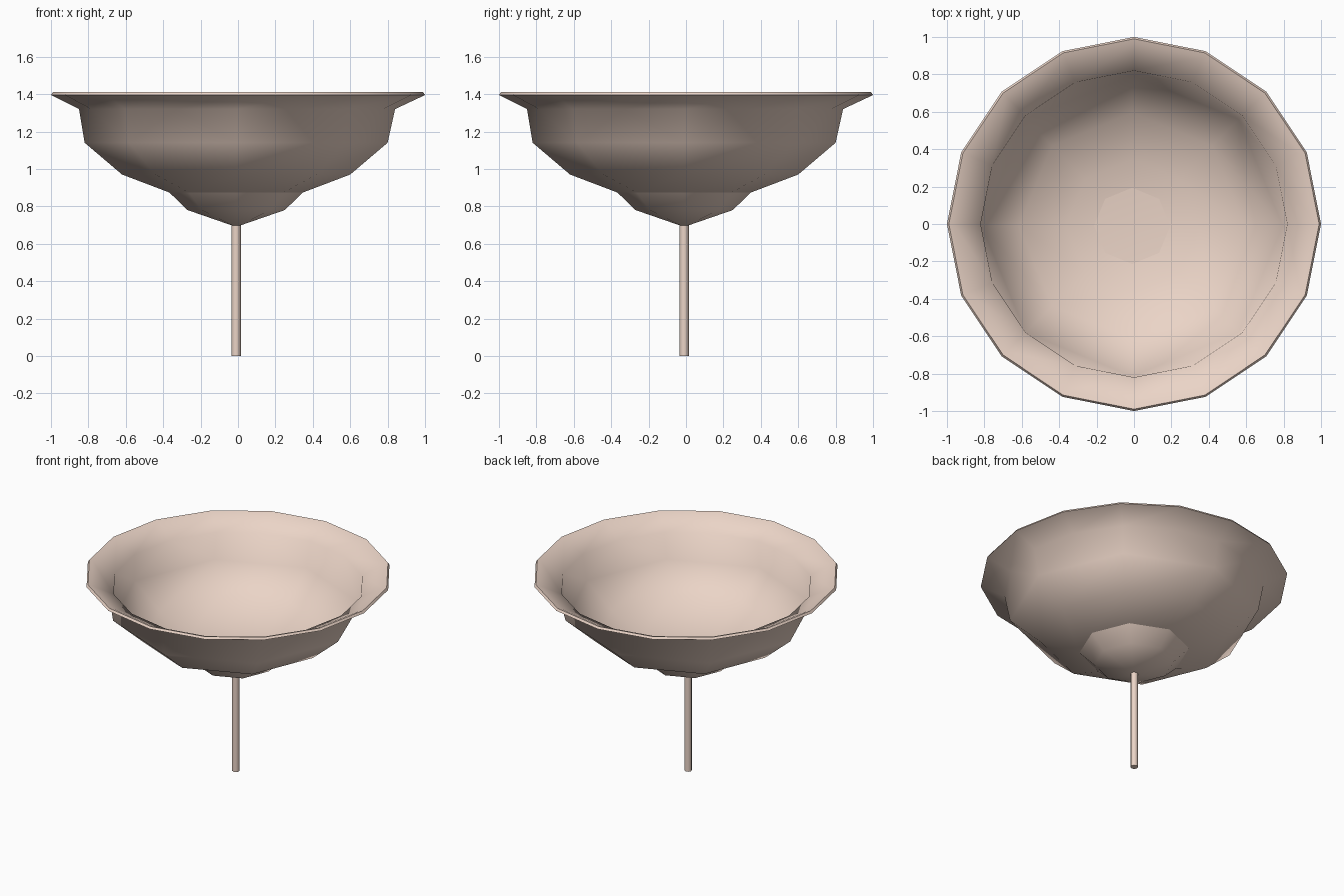
import bpy, bmesh, math

if "Cube" in bpy.data.objects:
    bpy.data.objects.remove(bpy.data.objects["Cube"])

OFF = -0.01  # the lower parts sit slightly off the rim's centre


def ring(bm, r, z, n, off):
    if r == 0:
        return [bm.verts.new((off, off, z))]
    return [bm.verts.new((off + r * math.cos(2 * math.pi * i / n),
                          off + r * math.sin(2 * math.pi * i / n), z)) for i in range(n)]


def bridge(bm, a, b):
    if len(a) < len(b):
        a, b = b, a
    n, m = len(a), len(b)
    for i in range(n):
        j = (i + 1) % n
        if m == 1:
            bm.faces.new((a[i], a[j], b[0]))
        elif m == n:
            bm.faces.new((a[i], a[j], b[j], b[i]))
        else:  # two edges of the fine ring meet one edge of the coarse ring
            k = i // 2
            l = (k + 1) % m
            if i % 2 == 0:
                bm.faces.new((a[i], a[j], b[k]))
                bm.faces.new((a[j], b[l], b[k]))
            else:
                bm.faces.new((a[i], a[j], b[l]))


def lathe(name, profile, angle):
    bm = bmesh.new()
    rings = [ring(bm, *p) for p in profile]
    for a, b in zip(rings, rings[1:]):
        bridge(bm, a, b)
    bmesh.ops.recalc_face_normals(bm, faces=bm.faces[:])
    mesh = bpy.data.meshes.new(name)
    bm.to_mesh(mesh)
    bm.free()
    ob = bpy.data.objects.new(name, mesh)
    bpy.context.collection.objects.link(ob)
    bpy.ops.object.select_all(action='DESELECT')
    ob.select_set(True)
    bpy.context.view_layer.objects.active = ob
    bpy.ops.object.shade_smooth_by_angle(angle=math.radians(angle))
    return ob


# Bowl: 8-sided body widening into a 16-sided flared rim, outside then inside
lathe("bowl", [
    (0, 0.845, 1, OFF), (0.36, 0.875, 8, OFF), (0.61, 0.97, 8, OFF),
    (0.81, 1.14, 8, OFF), (0.845, 1.32, 16, -0.005),
    (1.0, 1.395, 16, 0), (0.99, 1.41, 16, 0), (0.965, 1.402, 16, 0),
    (0.82, 1.33, 16, 0),
    (0.805, 1.145, 8, OFF), (0.605, 0.978, 8, OFF), (0.355, 0.883, 8, OFF),
    (0, 0.853, 1, OFF)], 65)

# Knob under the bowl, its cap just showing inside
lathe("bowl_base", [
    (0, 0.69, 1, OFF), (0.26, 0.78, 8, OFF), (0.36, 0.877, 8, OFF),
    (0.3, 0.868, 8, OFF), (0, 0.875, 1, OFF)], 50)

# Thin stem
lathe("stem", [
    (0, 0, 1, OFF), (0.025, 0, 8, OFF), (0.025, 0.72, 8, OFF), (0, 0.72, 1, OFF)], 50)

# Pale skin-toned finish
mat = bpy.data.materials.new("pale_peach")
mat.diffuse_color = (0.83, 0.66, 0.57, 1)
mat.use_nodes = True
mat.node_tree.nodes["Principled BSDF"].inputs["Base Color"].default_value = mat.diffuse_color
for ob in bpy.data.objects:
    ob.data.materials.append(mat)
